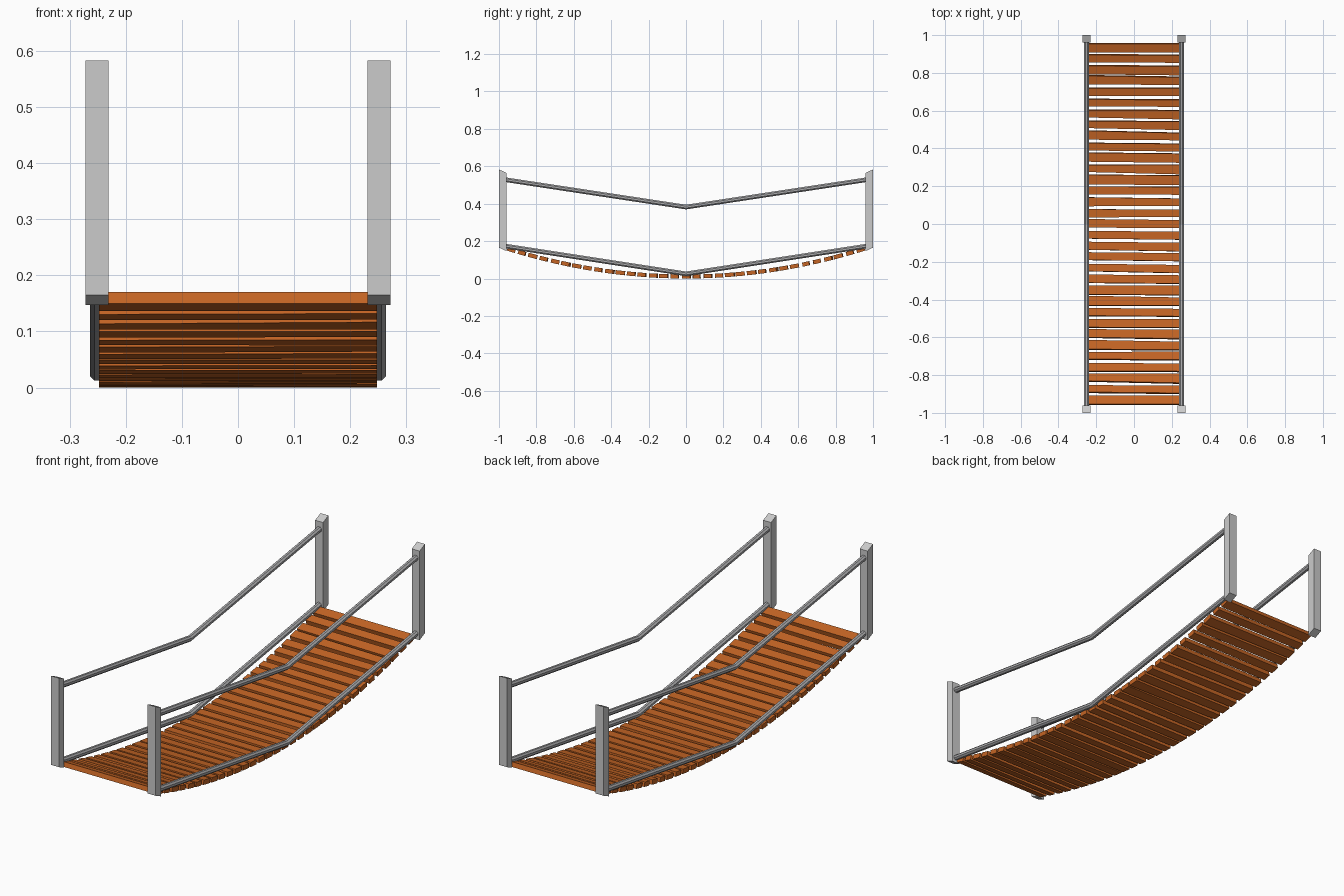
import bpy, bmesh, math, random
from mathutils import Vector, Matrix

random.seed(4)
if "Cube" in bpy.data.objects:
    bpy.data.objects.remove(bpy.data.objects["Cube"])


def material(name, rgb):
    m = bpy.data.materials.new(name)
    m.use_nodes = True
    m.diffuse_color = (*rgb, 1)
    m.node_tree.nodes["Principled BSDF"].inputs["Base Color"].default_value = (*rgb, 1)
    return m


WOOD = material("orange wood", (0.56, 0.13, 0.018))
POST = material("light grey metal", (0.6, 0.6, 0.6))
RAIL = material("grey metal", (0.42, 0.42, 0.43))


def make_object(name, bm, mat):
    bmesh.ops.recalc_face_normals(bm, faces=bm.faces)
    mesh = bpy.data.meshes.new(name)
    bm.to_mesh(mesh)
    bm.free()
    mesh.materials.append(mat)
    obj = bpy.data.objects.new(name, mesh)
    bpy.context.collection.objects.link(obj)
    return obj


# Posts with slanted ends, the outer side higher
def post(name, sx, sy):
    bm = bmesh.new()
    bmesh.ops.create_cube(bm, size=1)
    for v in bm.verts:
        outer = v.co.y > 0
        z = (0.565 if v.co.z > 0 else 0.147) + (0.018 if outer else 0)
        v.co = (sx * (0.251 + v.co.x * 0.041), sy * (1.0 if outer else 0.96), z)
    make_object(name, bm, POST)


# Tube rail bent at mid span, with a mitred joint
def rail(name, x, end_z, mid_z, radius=0.0135, sides=8):
    bm = bmesh.new()
    rings = []
    for y, z in ((-0.97, end_z), (0, mid_z), (0.97, end_z)):
        ring = []
        for i in range(sides):
            a = math.tau * (i + 0.5) / sides
            ring.append(bm.verts.new((x + radius * math.cos(a), y, z + radius * math.sin(a))))
        rings.append(ring)
    for a, b in zip(rings, rings[1:]):
        for i in range(sides):
            j = (i + 1) % sides
            bm.faces.new((a[i], a[j], b[j], b[i]))
    bm.faces.new(rings[0])
    bm.faces.new(rings[-1])
    make_object(name, bm, RAIL)


for side, sx in (("left", 1), ("right", -1)):
    post(f"front_{side}_post", sx, -1)
    post(f"back_{side}_post", sx, 1)
    rail(f"{side}_hand_rail", sx * 0.251, 0.529, 0.382)
    rail(f"{side}_deck_rail", sx * 0.251, 0.174, 0.025)

# Planks following the sagging deck, each slightly uneven
SAG, HALF, THICK, WIDTH = 0.15, 0.96, 0.022, 0.045
COUNT = 33
bm = bmesh.new()
for n in range(COUNT):
    y = -0.937 + n * 1.874 / (COUNT - 1)
    z = SAG * (y / HALF) ** 2
    slope = math.atan(2 * SAG * y / HALF ** 2)
    place = Matrix.Translation((0, y, z)) @ Matrix.Rotation(slope, 4, "X")
    plank = bmesh.ops.create_cube(bm, size=1)["verts"]
    last = n in (0, COUNT - 1)
    skew = {(sx, sy): 0 if last else random.uniform(-0.005, 0.004)
            for sx in (-1, 1) for sy in (-1, 1)}
    for v in plank:
        sx, sy = (1 if v.co.x > 0 else -1), (1 if v.co.y > 0 else -1)
        local = Vector((sx * 0.248, sy * (WIDTH / 2 + skew[sx, sy]) - sx * 0.002 * (not last),
                        (v.co.z + 0.5) * THICK))
        v.co = place @ local
make_object("deck_planks", bm, WOOD)
